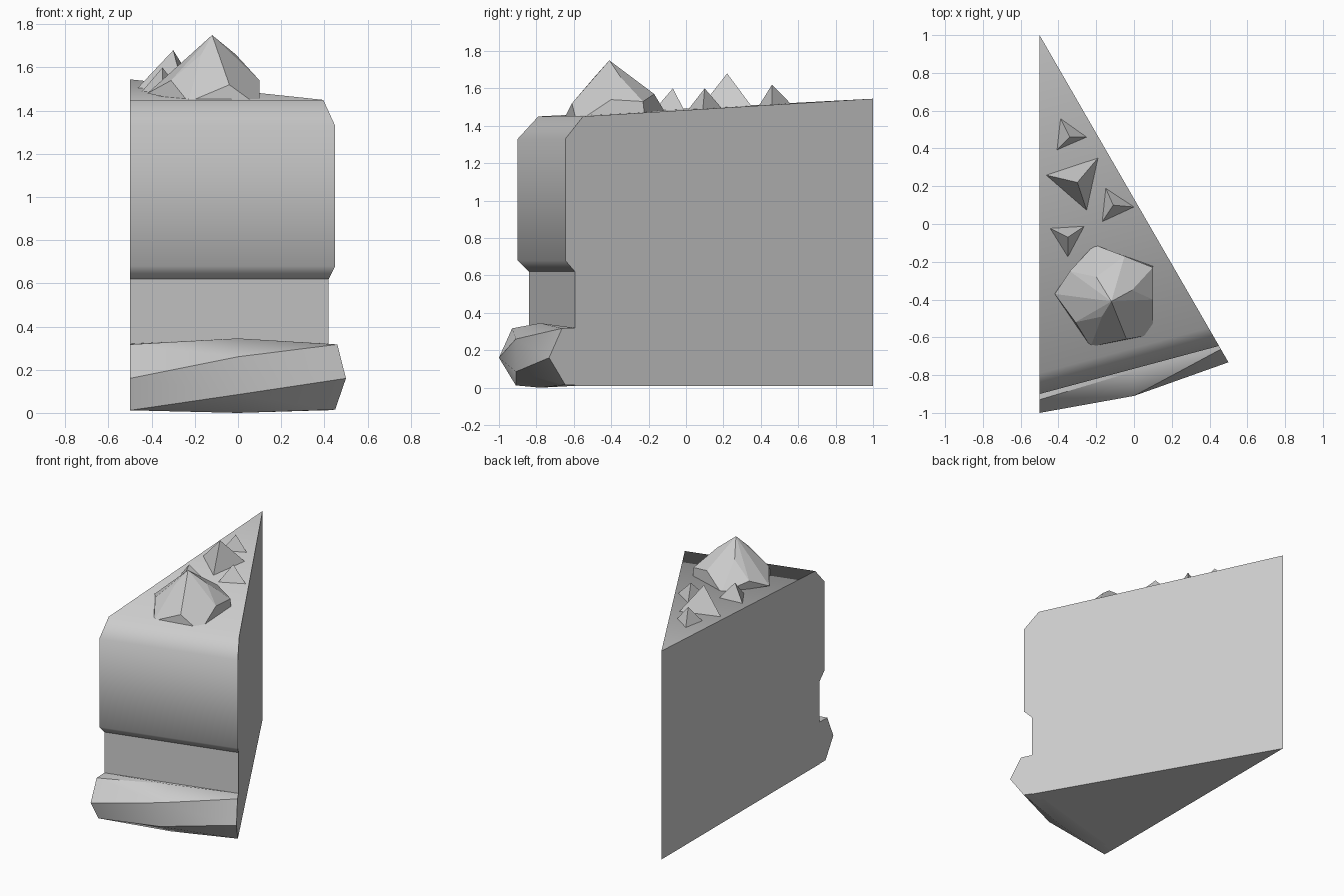
import bpy
import bmesh
import math

cube = bpy.data.objects.get("Cube")
if cube:
    bpy.data.objects.remove(cube, do_unlink=True)

grey = bpy.data.materials.new("pale_grey")
grey.use_nodes = True
tone = (0.6, 0.6, 0.6, 1)
grey.diffuse_color = tone
grey.node_tree.nodes["Principled BSDF"].inputs["Base Color"].default_value = tone

LEFT = -0.5


def on_left(y, z):
    return (LEFT, y, z)


def on_slant(x, z):
    """Point on the slanted cut, which runs back to the tip."""
    return (x, 1 - 1.732 * (x - LEFT), z)


def finish(name, bm, smooth_angle=None):
    bmesh.ops.recalc_face_normals(bm, faces=bm.faces)
    mesh = bpy.data.meshes.new(name)
    bm.to_mesh(mesh)
    bm.free()
    mesh.materials.append(grey)
    obj = bpy.data.objects.new(name, mesh)
    bpy.context.collection.objects.link(obj)
    if smooth_angle:
        bpy.ops.object.select_all(action="DESELECT")
        obj.select_set(True)
        bpy.context.view_layer.objects.active = obj
        bpy.ops.object.shade_smooth_by_angle(angle=math.radians(smooth_angle))
    return obj


def wedge(name, profile, tip_top, tip_bottom, smooth_angle=None):
    """Slice layer; profile rows are (left y, slant x, z) from top to bottom."""
    bm = bmesh.new()
    left = [bm.verts.new(on_left(y, z)) for y, x, z in profile]
    right = [bm.verts.new(on_slant(x, z)) for y, x, z in profile]
    top = bm.verts.new(on_left(1, tip_top))
    bottom = bm.verts.new(on_left(1, tip_bottom))
    for i in range(len(profile) - 1):
        bm.faces.new((left[i], left[i + 1], right[i + 1], right[i]))
    bm.faces.new([top] + left + [bottom])
    bm.faces.new([top] + right + [bottom])
    bm.faces.new((top, left[0], right[0]))
    bm.faces.new((bottom, left[-1], right[-1]))
    finish(name, bm, smooth_angle)


def hull(name, points):
    bm = bmesh.new()
    for p in points:
        bm.verts.new(p)
    bmesh.ops.convex_hull(bm, input=bm.verts)
    bmesh.ops.dissolve_limit(bm, angle_limit=math.radians(8),
                             verts=bm.verts, edges=bm.edges)
    finish(name, bm)


# Upper layer with rounded shoulder and undercut
wedge("upper_layer", [(-0.79, 0.395, 1.45), (-0.9, 0.45, 1.33),
                      (-0.9, 0.45, 0.68), (-0.84, 0.42, 0.62)], 1.545, 0.62, 60)

# Recessed lower layer
wedge("lower_layer", [(-0.84, 0.42, 0.62), (-0.84, 0.42, 0.01)], 0.62, 0.01)

# Twisted crust: two end sections and a middle one, each closed at the back
bm = bmesh.new()
add = bm.verts.new
l_back, l_top, l_nose, l_low, l_heel = [add(on_left(y, z)) for y, z in (
    (-0.84, 0.32), (-0.93, 0.317), (-1, 0.16), (-0.91, 0.012), (-0.8, 0.012))]
r_back, r_top, r_nose, r_low, r_heel = [add(on_slant(x, z)) for x, z in (
    (0.42, 0.32), (0.46, 0.317), (0.5, 0.16), (0.45, 0.015), (0.395, 0.012))]
m_top, m_up, m_down, m_low = [add((0, y, z)) for y, z in (
    (-0.78, 0.345), (-0.91, 0.26), (-0.91, 0.085), (-0.78, 0))]
for face in ((l_back, l_top, m_top), (l_back, m_top, r_back), (m_top, r_top, r_back),
             (l_top, l_nose, m_up, m_top), (m_top, m_up, r_top),
             (l_nose, l_low, m_down, m_up), (m_up, m_down, r_nose, r_top),
             (l_low, m_low, m_down), (m_down, m_low, r_low, r_nose),
             (l_low, l_heel, m_low), (m_low, l_heel, r_heel), (m_low, r_heel, r_low),
             (l_heel, l_back, r_back, r_heel),
             (l_back, l_top, l_nose, l_low, l_heel),
             (r_back, r_top, r_nose, r_low, r_heel)):
    bm.faces.new(face)
finish("crust", bm, 40)

# Large faceted topping: apex, upper ring, shoulder ring, base ring
hull("large_topping", [
    (-0.12, -0.41, 1.75),
    (-0.2, -0.28, 1.65), (-0.01, -0.35, 1.66), (-0.17, -0.49, 1.66),
    (-0.34, -0.25, 1.54), (-0.05, -0.17, 1.57), (0.1, -0.23, 1.53),
    (0.1, -0.4, 1.54), (-0.04, -0.61, 1.52), (-0.31, -0.52, 1.54),
    (-0.42, -0.37, 1.48), (-0.21, -0.11, 1.47), (0.1, -0.22, 1.44),
    (0.1, -0.55, 1.44), (0.07, -0.59, 1.44), (-0.23, -0.65, 1.44)])

# Small three-sided crumbs: apex, then base corners
crumbs = [
    ((-0.34, 0.46, 1.62), (-0.39, 0.56), (-0.41, 0.39), (-0.25, 0.46)),
    ((-0.3, 0.22, 1.68), (-0.47, 0.26), (-0.19, 0.35), (-0.25, 0.07)),
    ((-0.11, 0.1, 1.6), (-0.15, 0.19), (-0.17, 0.01), (0, 0.09)),
    ((-0.35, -0.07, 1.6), (-0.45, -0.02), (-0.26, -0.01), (-0.35, -0.18))]
for number, (apex, *base) in enumerate(crumbs, 1):
    hull(f"crumb_{number}", [apex] + [(x, y, 1.484 + 0.06 * y) for x, y in base])
